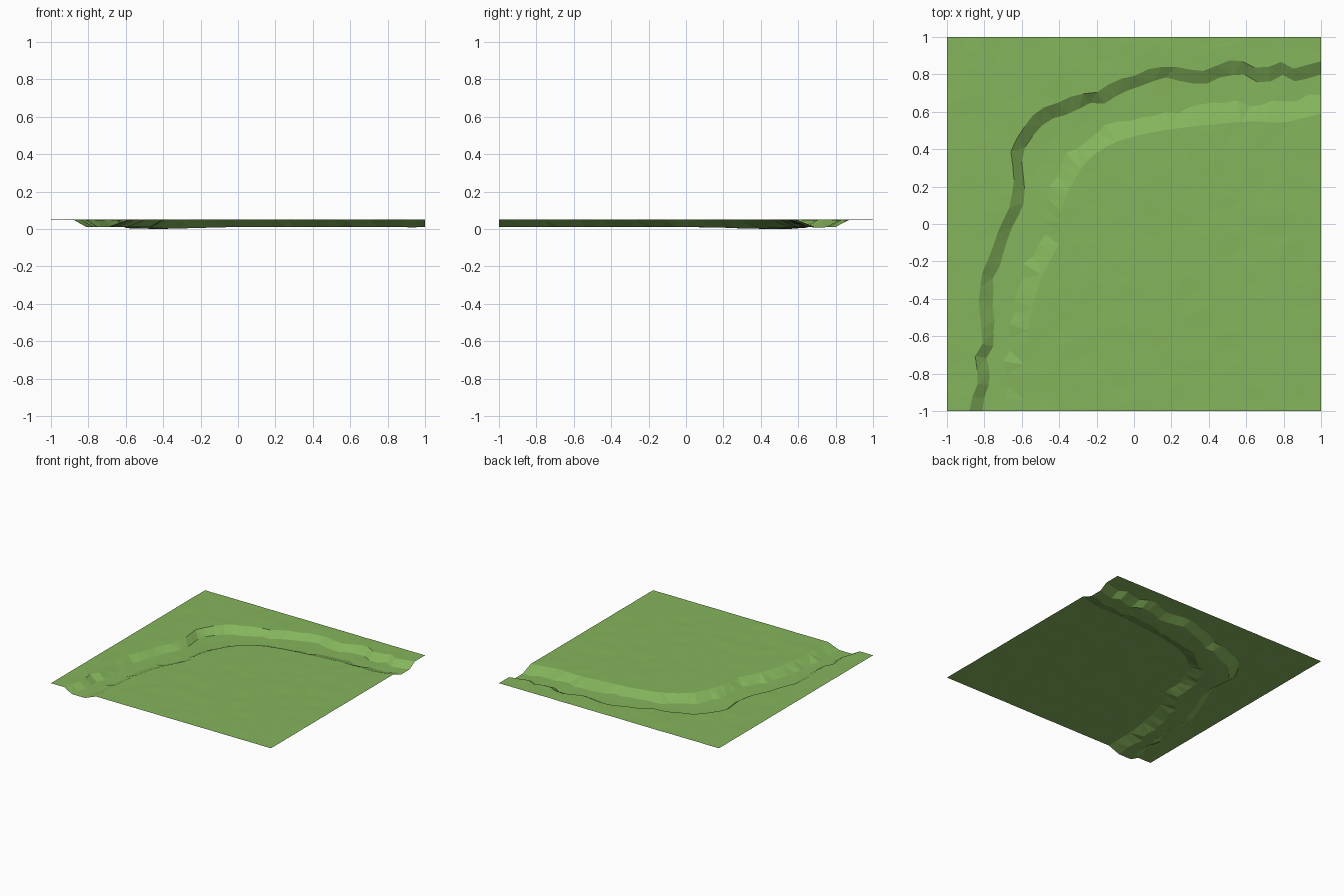
import bpy
import bmesh
import random
from mathutils import Vector, noise

if "Cube" in bpy.data.objects:
    bpy.data.objects.remove(bpy.data.objects["Cube"], do_unlink=True)

random.seed(4)
STATIONS = 45            # cross-sections along the ditch
TOP, FLOOR = 0.053, 0.014

# Lip of the ditch on its outer side, and on its inner side
outer_lip = [(-.88, -1), (-.87, -.94), (-.83, -.84), (-.85, -.7), (-.81, -.64), (-.83, -.4),
             (-.81, -.25), (-.77, -.17), (-.72, -.02), (-.66, .1), (-.64, .25), (-.66, .4),
             (-.6, .5), (-.52, .61), (-.4, .65), (-.3, .7), (-.22, .69), (-.1, .77), (0, .79),
             (.1, .84), (.25, .84), (.35, .81), (.45, .85), (.55, .89), (.62, .84), (.7, .83),
             (.78, .87), (.85, .83), (1, .87)]
inner_lip = [(-.59, -1), (-.59, -.8), (-.58, -.65), (-.54, -.42), (-.48, -.25), (-.39, -.09),
             (-.4, .05), (-.34, .2), (-.27, .32), (-.2, .38), (-.12, .43), (0, .47), (.15, .5),
             (.3, .52), (.5, .54), (.65, .55), (.8, .54), (1, .59)]
outer_border = [(-1, -1), (-1, 1), (1, 1)]
inner_border = [(-.59, -1), (1, -1), (1, .59)]


def resample(points, count):
    """Evenly spaced points along a polyline."""
    pts = [Vector(p) for p in points]
    lengths = [(b - a).length for a, b in zip(pts, pts[1:])]
    step = sum(lengths) / (count - 1)
    result = []
    for i in range(count):
        left, k = i * step, 0
        while k < len(lengths) - 1 and left > lengths[k]:
            left -= lengths[k]
            k += 1
        result.append(pts[k].lerp(pts[k + 1], min(left / lengths[k], 1)))
    return result


def blend(first, second, t):
    return [a.lerp(b, t) for a, b in zip(first, second)]


def ditch_foot(lip, other, width, wobble):
    """Foot of a bank, stepped in from its lip towards the other lip."""
    foot = []
    for i, (a, b) in enumerate(zip(lip, other)):
        inner = 0 < i < STATIONS - 1
        across = (b - a).normalized() if inner else Vector((b.x - a.x, b.y - a.y)).normalized()
        foot.append(a + across * (width + (random.uniform(-wobble, wobble) if inner else 0)))
    return foot


def ground(p):
    return TOP + 0.002 * noise.noise(Vector((p.x * 8, p.y * 8, 0)))


def bed(p):
    """Ditch floor, deepest around the bend."""
    bend = max(0, 1 - (p - Vector((-.42, .45))).length / .4)
    return FLOOR - 0.011 * bend + 0.002 * noise.noise(Vector((p.x * 8, p.y * 8, 3)))


# Rows of points running along the ditch, from outer border to inner border
lip_a, lip_d = resample(outer_lip, STATIONS), resample(inner_lip, STATIONS)
edge_a, edge_d = resample(outer_border, STATIONS), resample(inner_border, STATIONS)
foot_b = ditch_foot(lip_a, lip_d, .07, .012)
foot_c = ditch_foot(lip_d, lip_a, .1, .02)
rows = [(blend(edge_a, lip_a, k / 5), ground) for k in range(6)]
rows += [(foot_b, bed), (blend(foot_b, foot_c, .5), bed), (foot_c, bed)]
rows += [(blend(lip_d, edge_d, k / 18), ground) for k in range(19)]

# Skin the rows into one open sheet
bm = bmesh.new()
grid = [[bm.verts.new((p.x, p.y, height(p))) for p in row] for row, height in rows]
for r, (low, high) in enumerate(zip(grid, grid[1:])):
    for i in range(STATIONS - 1):
        bm.faces.new((low[i], high[i], high[i + 1], low[i + 1]))
bmesh.ops.remove_doubles(bm, verts=bm.verts, dist=0.0005)
bmesh.ops.triangulate(bm, faces=bm.faces)
bmesh.ops.recalc_face_normals(bm, faces=bm.faces)
if sum(f.normal.z for f in bm.faces) < 0:
    bmesh.ops.reverse_faces(bm, faces=bm.faces)
lowest = min(v.co.z for v in bm.verts)
bmesh.ops.translate(bm, verts=bm.verts, vec=(0, 0, -lowest))

mesh = bpy.data.meshes.new("grass_ground")
bm.to_mesh(mesh)
bm.free()
land = bpy.data.objects.new("grass_ground_with_ditch", mesh)
bpy.context.scene.collection.objects.link(land)

# Grass colour
grass = bpy.data.materials.new("grass_green")
grass.use_nodes = True
colour = (0.235, 0.462, 0.107, 1)
grass.diffuse_color = colour
grass.node_tree.nodes["Principled BSDF"].inputs["Base Color"].default_value = colour
mesh.materials.append(grass)
